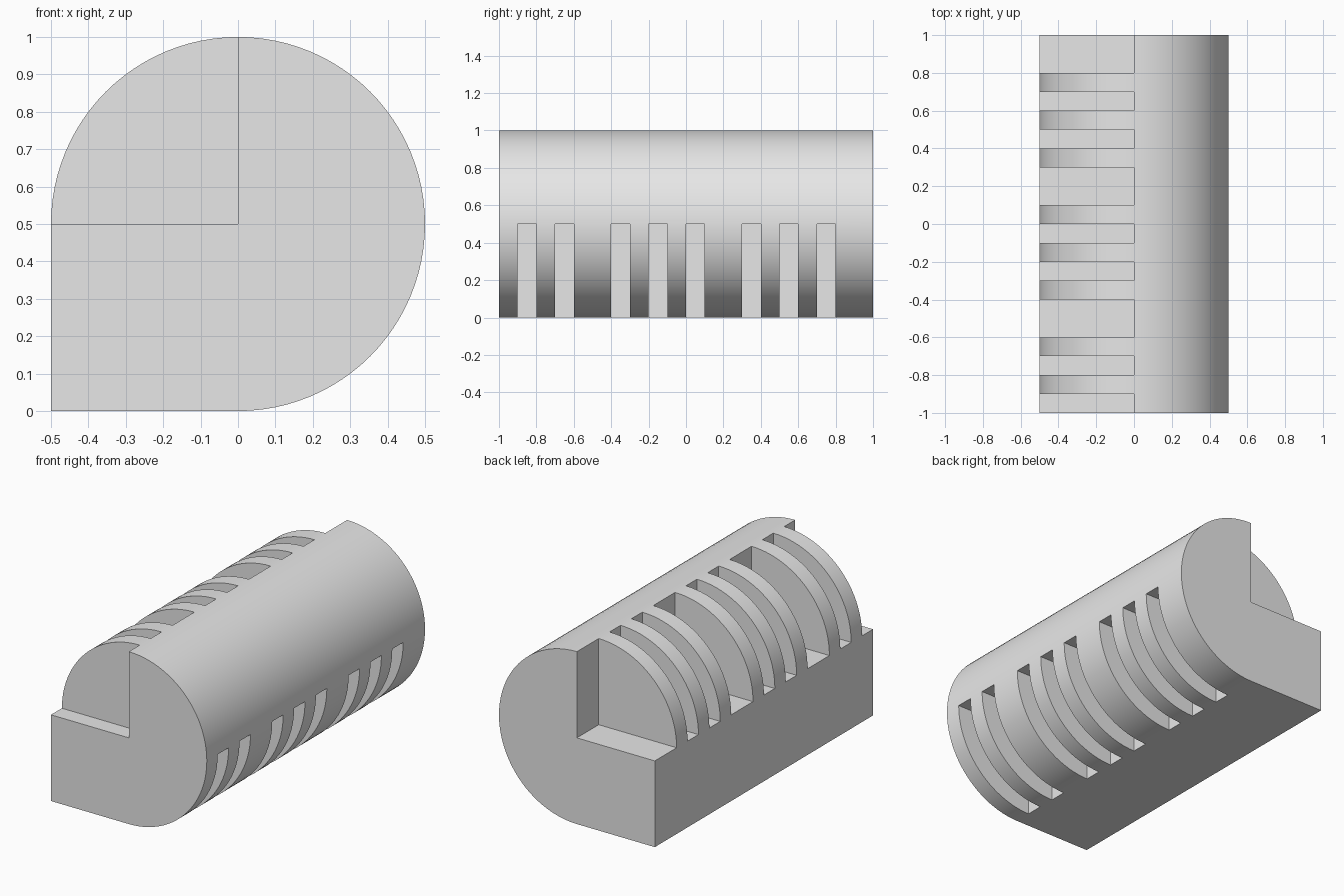
import bpy, bmesh, math

if "Cube" in bpy.data.objects:
    bpy.data.objects.remove(bpy.data.objects["Cube"], do_unlink=True)

R = 0.5           # barrel radius, axis at x = 0, z = R
STEPS = 24        # segments per quarter turn
FIN = 0.1         # fin and slot width
FIN_STARTS = [-0.9, -0.7, -0.4, -0.2, 0.0, 0.3, 0.5, 0.7]

grey = bpy.data.materials.new("plain_grey")
grey.use_nodes = True
grey.diffuse_color = (0.8, 0.8, 0.8, 1)
grey.node_tree.nodes["Principled BSDF"].inputs["Base Color"].default_value = (0.8, 0.8, 0.8, 1)


def add_prism(bm, profile, y0, y1):
    """Extrude an (x, z) outline along y."""
    face = bm.faces.new([bm.verts.new((x, y0, z)) for x, z in profile])
    ext = bmesh.ops.extrude_face_region(bm, geom=[face], use_keep_orig=True)
    top = [v for v in ext["geom"] if isinstance(v, bmesh.types.BMVert)]
    bmesh.ops.translate(bm, verts=top, vec=(0, y1 - y0, 0))


def make_object(name, prisms):
    bm = bmesh.new()
    for profile, y0, y1 in prisms:
        add_prism(bm, profile, y0, y1)
    bmesh.ops.recalc_face_normals(bm, faces=bm.faces)
    mesh = bpy.data.meshes.new(name)
    bm.to_mesh(mesh)
    bm.free()
    mesh.materials.append(grey)
    obj = bpy.data.objects.new(name, mesh)
    bpy.context.collection.objects.link(obj)
    return obj


def rectangle(x0, x1, z0, z1):
    return [(x0, z0), (x1, z0), (x1, z1), (x0, z1)]


# Barrel outline: three rounded quarters and one square corner
outline = [(-R, 0.0)]
for i in range(3 * STEPS + 1):
    a = -math.pi / 2 + i * math.pi / (2 * STEPS)
    outline.append((round(R * math.cos(a), 6), round(R + R * math.sin(a), 6)))
barrel = make_object("slotted_barrel", [(outline, -1, 1)])

# Slots under the rounded side, one for each fin
slot_spans = [(y, round(y + FIN, 3)) for y in FIN_STARTS]
slots = make_object("slot_cutter", [(rectangle(0, 1, -0.5, R), a, b) for a, b in slot_spans])

# Gaps between the fins above the square corner
ends = [-1.5] + [b for a, b in slot_spans]
starts = [a for a, b in slot_spans] + [1.5]
gaps = make_object("gap_cutter", [(rectangle(-1, 0, R, 1.5), a, b) for a, b in zip(ends, starts)])

bpy.ops.object.select_all(action="DESELECT")
bpy.context.view_layer.objects.active = barrel
barrel.select_set(True)
for cutter in (slots, gaps):
    cutter.hide_render = True
    mod = barrel.modifiers.new(cutter.name, "BOOLEAN")
    mod.operation = "DIFFERENCE"
    mod.solver = "EXACT"
    mod.object = cutter
    bpy.ops.object.modifier_apply(modifier=mod.name)
    bpy.data.objects.remove(cutter, do_unlink=True)

bpy.ops.object.shade_smooth_by_angle(angle=math.radians(30))
